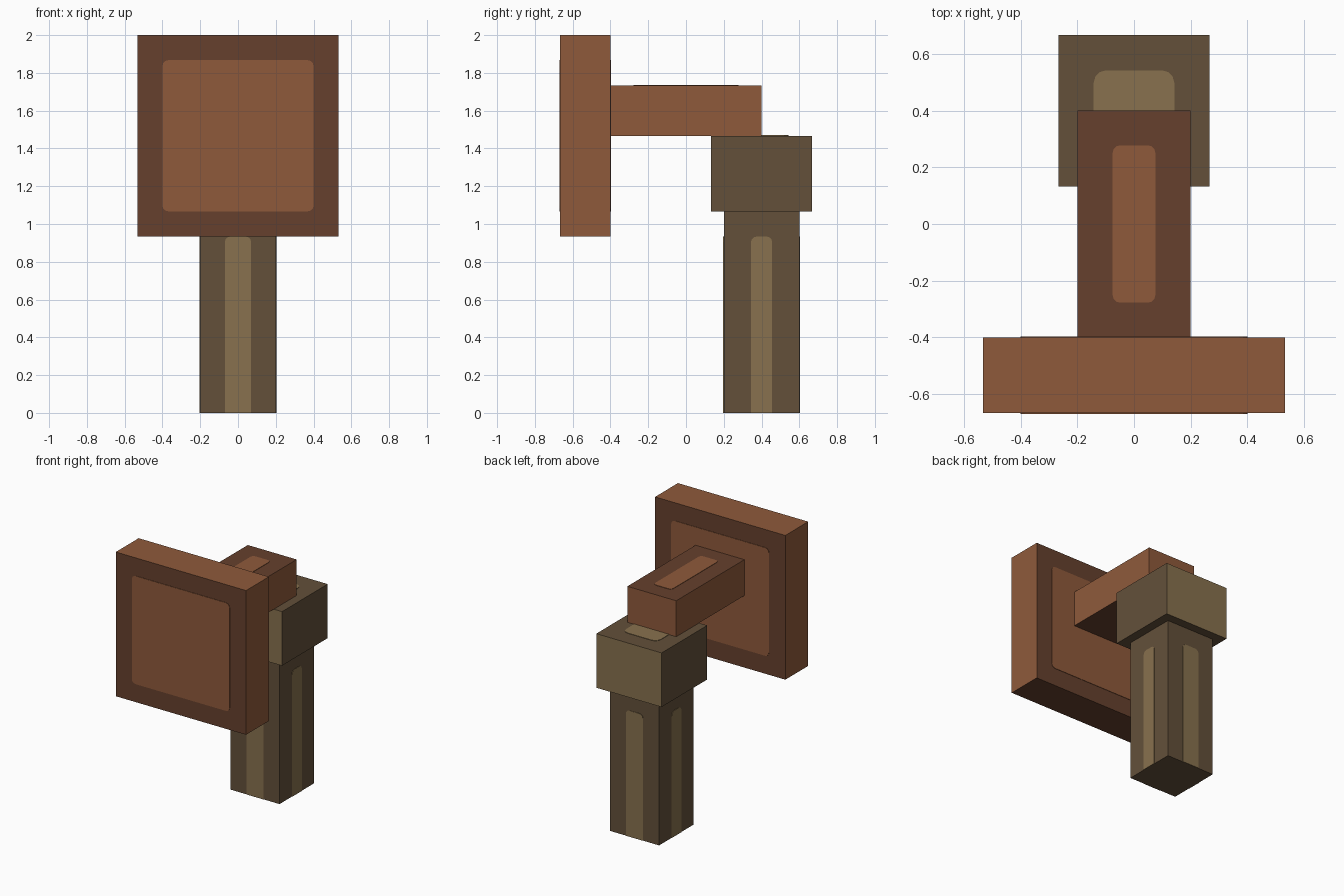
import bpy, bmesh, math
from mathutils import Vector

if "Cube" in bpy.data.objects:
    bpy.data.objects.remove(bpy.data.objects["Cube"])


def material(name, hexcode):
    m = bpy.data.materials.new(name)
    rgb = [int(hexcode[i:i + 2], 16) / 255 for i in (0, 2, 4)]
    m.diffuse_color = [c / 12.92 if c < 0.04 else ((c + 0.055) / 1.055) ** 2.4 for c in rgb] + [1]
    m.use_nodes = True
    m.node_tree.nodes["Principled BSDF"].inputs["Base Color"].default_value = m.diffuse_color
    return m


dark_brown = material("dark brown", "66402d")
light_brown = material("light brown", "8f5a3b")
dark_olive = material("dark olive", "63503a")
light_olive = material("light olive", "88714e")


def make(name, bm, mats):
    me = bpy.data.meshes.new(name)
    bm.normal_update()
    bm.to_mesh(me)
    bm.free()
    for m in mats:
        me.materials.append(m)
    ob = bpy.data.objects.new(name, me)
    bpy.context.collection.objects.link(ob)


def box(name, lo, hi, dark, light, is_light):
    """Box whose faces turn light where is_light(normal) holds."""
    bm = bmesh.new()
    bmesh.ops.create_cube(bm, size=1)
    for v in bm.verts:
        v.co = [(a + b) / 2 + c * (b - a) for a, b, c in zip(lo, hi, v.co)]
    bm.normal_update()
    for f in bm.faces:
        f.material_index = int(is_light(f.normal))
    make(name, bm, [dark, light])


def plate(name, centre, u, n, w, h, r, mat, square_base=False):
    """Thin rounded inlay; u is its width axis, n its outward normal."""
    u, n = Vector(u), Vector(n)
    v = n.cross(u)
    bm = bmesh.new()
    pts = []
    for k, (sx, sy) in enumerate([(1, 1), (-1, 1), (-1, -1), (1, -1)]):
        if square_base and sy < 0:
            pts.append((sx * w / 2, sy * h / 2))
            continue
        for i in range(4):
            a = math.pi / 2 * (k + i / 3)
            pts.append((sx * (w / 2 - r) + r * math.cos(a), sy * (h / 2 - r) + r * math.sin(a)))
    c = Vector(centre)
    face = bm.faces.new([bm.verts.new(c + u * x + v * y) for x, y in pts])
    top = bmesh.ops.extrude_face_region(bm, geom=[face])
    for e in top["geom"]:
        if isinstance(e, bmesh.types.BMVert):
            e.co += n * 0.003
    bmesh.ops.recalc_face_normals(bm, faces=bm.faces)
    make(name, bm, [mat])


# Square head with an inlay on both broad faces
box("head", (-.533, -.667, .933), (.533, -.4, 2), dark_brown, light_brown,
    lambda n: abs(n.x) > .5 or n.z > .5)
plate("head_front_inlay", (0, -.667, 1.467), (1, 0, 0), (0, -1, 0), .8, .8, .03, light_brown)
plate("head_back_inlay", (0, -.4, 1.467), (-1, 0, 0), (0, 1, 0), .8, .8, .03, light_brown)

# Horizontal arm
box("arm", (-.2, -.4, 1.467), (.2, .4, 1.733), dark_brown, light_brown, lambda n: abs(n.z) < .5)
plate("arm_top_inlay", (0, 0, 1.733), (1, 0, 0), (0, 0, 1), .15, .555, .025, light_brown)

# Cap block on the post
box("cap", (-.267, .133, 1.067), (.267, .667, 1.467), dark_olive, light_olive, lambda n: abs(n.y) > .5)
plate("cap_top_inlay", (0, .4, 1.467), (1, 0, 0), (0, 0, 1), .285, .285, .045, light_olive)

# Post with a strip on each side
box("post", (-.2, .2, 0), (.2, .6, 1.067), dark_olive, light_olive, lambda n: False)
for side, n, w in [("front", (0, -1, 0), .14), ("back", (0, 1, 0), .14),
                   ("right", (1, 0, 0), .113), ("left", (-1, 0, 0), .113)]:
    plate("post_strip_" + side, (n[0] * .2, .4 + n[1] * .2, .467), (-n[1], n[0], 0), n,
          w, .933, .03, light_olive, True)
